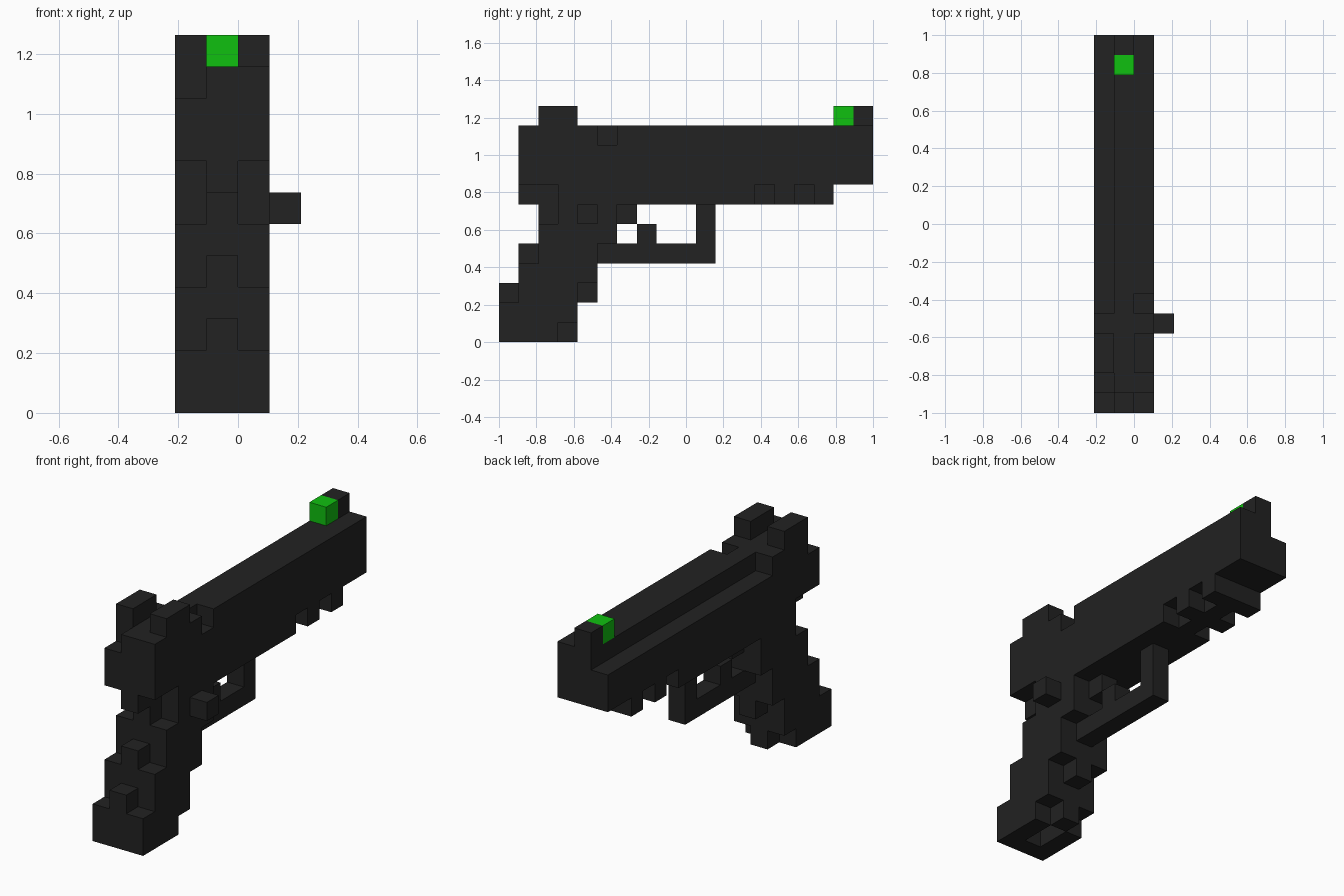
import bpy, bmesh
from mathutils import Vector

cube = bpy.data.objects.get("Cube")
if cube:
    bpy.data.objects.remove(cube, do_unlink=True)

CELL = 2 / 19                          # edge length of one block
ORIGIN = Vector((-2 * CELL, -1, 0))    # corner of block (0, 0, 0)


def material(name, color):
    m = bpy.data.materials.new(name)
    m.use_nodes = True
    m.diffuse_color = color
    m.node_tree.nodes["Principled BSDF"].inputs["Base Color"].default_value = color
    return m


BLACK = material("matte black", (0.016, 0.016, 0.016, 1))
GREEN = material("bright green", (0.005, 0.53, 0.005, 1))


def span(r):
    """One index, or an inclusive (first, last) pair."""
    return range(r[0], r[1] + 1) if isinstance(r, tuple) else (r,)


def box(x, y, z):
    return {(i, j, k) for i in span(x) for j in span(y) for k in span(z)}


def sides(y, z):
    return box(0, y, z) | box(2, y, z)


FULL, MID = (0, 2), 1
parts = {}

# Slide: ledge along one side, small ejection notch on the other
parts["slide"] = (box(FULL, (1, 18), (8, 9)) | box((1, 2), (1, 18), 10)
                  | box(0, (2, 4), 10)) - box(2, 5, 10)

# Frame under the slide, with rail slots on both sides
parts["frame"] = ((box(FULL, (3, 16), 7) | box(MID, (1, 2), 7))
                  - sides(13, 7) - sides(15, 7))

# Grip: raked stack of layers with narrow centre steps
parts["grip"] = (box(FULL, (3, 5), 6) | box(MID, 2, 6)
                 | box(FULL, (2, 5), 5)
                 | box(FULL, (2, 4), 4) | box(MID, 1, 4)
                 | box(FULL, (1, 4), 3)
                 | box(FULL, (1, 3), 2) | box(MID, 0, 2) | box(MID, 4, 2)
                 | box(FULL, (0, 3), (0, 1))) - sides(3, 0) - box(MID, (1, 2), 0)

# Guard, trigger, release button and sights
parts["trigger_guard"] = box(MID, (5, 10), 4) | box(MID, 10, (5, 6))
parts["trigger_root"] = box(MID, 6, 6)
parts["trigger"] = box(MID, 7, 5)
parts["release_button"] = box(3, 4, 6)
parts["rear_sight_left"] = box(2, (2, 3), 11)
parts["rear_sight_right"] = box(0, (2, 3), 11)
parts["front_sight"] = box(MID, 18, 11)
parts["front_sight_dot"] = box(MID, 17, 11)

solid = set().union(*parts.values())


def build(name, cells, mat):
    """Skin the outer sides of the blocks and merge flat areas."""
    bm = bmesh.new()
    for cell in cells:
        for axis in range(3):
            for step in (-1, 1):
                n = Vector((0, 0, 0))
                n[axis] = step
                if tuple(int(c + d) for c, d in zip(cell, n)) in solid:
                    continue
                u, v = Vector((0, 0, 0)), Vector((0, 0, 0))
                u[(axis + 1) % 3] = 0.5
                v[(axis + 2) % 3] = 0.5 * step
                mid = Vector(cell) + Vector((0.5, 0.5, 0.5)) + n / 2
                corners = (mid - u - v, mid + u - v, mid + u + v, mid - u + v)
                bm.faces.new([bm.verts.new(ORIGIN + c * CELL) for c in corners])
    bmesh.ops.remove_doubles(bm, verts=bm.verts, dist=CELL / 100)
    bmesh.ops.dissolve_limit(bm, angle_limit=0.01, verts=bm.verts, edges=bm.edges)
    mesh = bpy.data.meshes.new(name)
    bm.to_mesh(mesh)
    bm.free()
    mesh.materials.append(mat)
    bpy.context.collection.objects.link(bpy.data.objects.new(name, mesh))


for name, cells in parts.items():
    build(name, cells, GREEN if name == "front_sight_dot" else BLACK)
